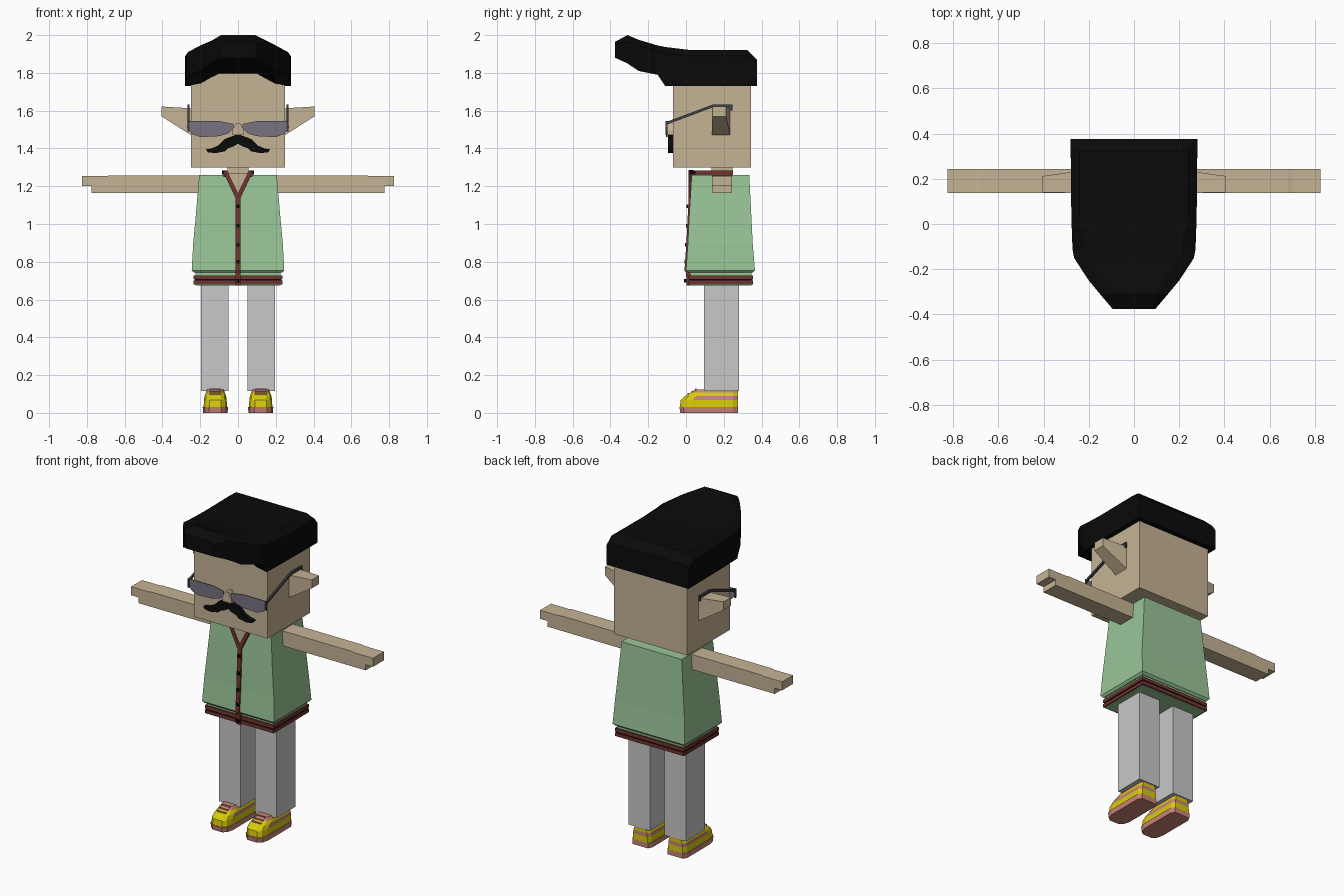
import bpy, bmesh
from mathutils import Vector

cube = bpy.data.objects.get("Cube")
if cube:
    bpy.data.objects.remove(cube, do_unlink=True)


def material(name, r, g, b):
    mat = bpy.data.materials.new(name)
    mat.use_nodes = True
    mat.diffuse_color = (r, g, b, 1)
    mat.node_tree.nodes["Principled BSDF"].inputs["Base Color"].default_value = (r, g, b, 1)
    return mat


SKIN = material("skin", .56, .45, .30)
GREEN = material("jacket_green", .32, .56, .31)
RED = material("trim_red", .16, .035, .03)
GREY = material("trouser_grey", .58, .58, .58)
BLACK = material("black", .003, .003, .003)
YELLOW = material("shoe_yellow", .68, .60, .003)
PINK = material("shoe_pink", .58, .23, .18)
LENS = material("lens_grey", .19, .17, .22)
FRAME = material("frame_grey", .05, .05, .065)


def loft(name, sections, *mats, rule=None):
    """Join equal-length rings of points into a closed solid."""
    bm = bmesh.new()
    rings = [[bm.verts.new(p) for p in ring] for ring in sections]
    for a, b in zip(rings, rings[1:]):
        for i in range(len(a)):
            j = (i + 1) % len(a)
            bm.faces.new((a[i], a[j], b[j], b[i]))
    bm.faces.new(rings[0])
    bm.faces.new(rings[-1])
    bmesh.ops.recalc_face_normals(bm, faces=bm.faces[:])
    if rule:
        for f in bm.faces:
            f.material_index = rule(f.calc_center_median())
    mesh = bpy.data.meshes.new(name)
    bm.to_mesh(mesh)
    bm.free()
    for m in mats:
        mesh.materials.append(m)
    obj = bpy.data.objects.new(name, mesh)
    bpy.context.scene.collection.objects.link(obj)
    return obj


def rect(w, y0, y1, z, x=0):
    return [(x - w, y0, z), (x + w, y0, z), (x + w, y1, z), (x - w, y1, z)]


def box(name, x0, x1, y0, y1, z0, z1, mat):
    w, x = (x1 - x0) / 2, (x0 + x1) / 2
    return loft(name, [rect(w, y0, y1, z, x) for z in (z0, z1)], mat)


def front_plate(name, pts, y0, y1, mat, s=1):
    """Extrude an x-z outline along y."""
    return loft(name, [[(s * x, y, z) for x, z in pts] for y in (y0, y1)], mat)


def side_plate(name, pts, x0, x1, mat):
    """Extrude a y-z outline along x."""
    return loft(name, [[(x, y, z) for y, z in pts] for x in (x0, x1)], mat)


# Head and neck
box("head", -.25, .25, -.07, .345, 1.3, 1.85, SKIN)
box("neck", -.055, .055, .135, .245, 1.2, 1.31, SKIN)
front_plate("nose", [(-.03, 1.47), (.03, 1.47), (.03, 1.495), (.01, 1.535), (-.01, 1.535), (-.03, 1.495)],
            -.108, -.06, SKIN)


# Hair: cross sections from the back to the raised quiff
def hair_ring(y, w, side, mid, shoulder, top, flat):
    half = [(.1, mid), (min(w, .2), side + (mid - side) * .2), (w, side), (w, shoulder), (flat, top)]
    if w < .1:
        half[0] = (w * .5, mid)
    return [(x, y, z) for x, z in half] + [(-x, y, z) for x, z in reversed(half)]


loft("hair", [hair_ring(*r) for r in (
    (.375, .28, 1.73, 1.73, 1.85, 1.87, .26),
    (.325, .28, 1.73, 1.73, 1.89, 1.92, .24),
    (.03, .277, 1.73, 1.79, 1.89, 1.92, .24),
    (-.11, .272, 1.73, 1.8, 1.9, 1.937, .21),
    (-.15, .265, 1.79, 1.805, 1.91, 1.945, .19),
    (-.25, .2, 1.81, 1.815, 1.945, 1.975, .13),
    (-.31, .15, 1.85, 1.85, 1.965, 2.0, .09),
    (-.375, .095, 1.88, 1.88, 1.955, 1.965, .085))], BLACK)

# Moustache and glasses, one half per side
moustache = [(0, 1.425), (0, 1.475), (.03, 1.465), (.07, 1.45), (.105, 1.415), (.14, 1.4),
             (.17, 1.395), (.16, 1.38), (.12, 1.375), (.07, 1.385), (.055, 1.4), (.025, 1.41)]
lens = [(.025, 1.505), (.025, 1.53), (.1, 1.545), (.262, 1.545), (.27, 1.51),
        (.24, 1.475), (.2, 1.46), (.1, 1.465), (.05, 1.48)]
temple = [(-.105, 1.525), (-.105, 1.54), (.14, 1.632), (.245, 1.632), (.245, 1.6),
          (.235, 1.6), (.235, 1.617), (.14, 1.617)]

for s, side in ((1, "left"), (-1, "right")):
    front_plate(side + "_moustache", moustache, -.095, -.06, BLACK, s)
    front_plate(side + "_lens", lens, -.105, -.099, LENS, s)
    side_plate(side + "_temple", temple, s * .257, s * .268, FRAME)
    box(side + "_hinge", s * .263 - .005, s * .263 + .005, -.108, -.098, 1.49, 1.545, FRAME)

    # Ear flares outward from the head
    loft(side + "_ear", [[(s * x, y, z) for y, z in ((y0, z0), (y1, z0), (y1, z1), (y0, z1))]
                         for x, y0, y1, z0, z1 in ((.24, .137, .235, 1.465, 1.612),
                                                   (.405, .14, .212, 1.57, 1.622))], SKIN)

    # Arm with a short step beneath the fingers
    arm = [(.18, 1.165), (.775, 1.165), (.775, 1.2), (.825, 1.2), (.825, 1.253), (.7, 1.253), (.68, 1.257), (.18, 1.257)]
    front_plate(side + "_arm", arm, .137, .243, SKIN, s)

    # Trouser leg
    x = s * .122
    box(side + "_leg", x - .073, x + .073, .095, .28, .115, .72, GREY)

    # Shoe: rounded plan outline repeated at several heights
    x = s * .12

    def outline(w, toe, z, heel=.275):
        half = [(w * .5, toe), (w * .85, toe + .02), (w, toe + .06), (w, heel - .025), (w * .8, heel)]
        return [(x + a, y, z) for a, y in half] + [(x - a, y, z) for a, y in reversed(half)]

    loft(side + "_sole", [outline(.065, -.03, 0), outline(.067, -.035, .032)], PINK)
    loft(side + "_shoe", [outline(*r) for r in (
        (.062, -.032, .032), (.06, -.028, .068), (.057, -.005, .09),
        (.05, .025, .108), (.045, .05, .124))], YELLOW, PINK,
        rule=lambda c: 1 if c.z > .115 or (.07 < c.z < .09 and c.y > .03) else 0)
    for i in range(3):
        y, z = .008 + i * .02, .1 + i * .011
        box(side + "_lace", x - .03, x + .03, y, y + .008, z - .012, z + .006, PINK)

    # Collar trim along the neckline
    front_plate(side + "_collar", [(0, 1.135), (0, 1.165), (.058, 1.285), (.078, 1.275), (.012, 1.135)],
                .012, .04, RED, s)
    box(side + "_collar_top", s * .068 - .01, s * .068 + .01, .02, .243, 1.25, 1.284, RED)
    box(side + "_collar_tip", s * .076 - .008, s * .076 + .008, .018, .05, 1.262, 1.282, BLACK)

# Jacket body, wider towards the hem
body = [(.245, 0, .365, .755), (.237, .01, .353, .9), (.222, .018, .345, 1.06), (.205, .03, .335, 1.26)]
loft("jacket", [rect(.232, .012, .352, .742)] + [rect(*r) for r in body], GREEN)
box("jacket_hem", -.226, .226, .02, .348, .675, .75, GREEN)
for z in (.68, .708):
    box("hem_stripe", -.235, .235, .012, .356, z, z + .02, RED)
box("hem_shadow_line", -.23, .23, .016, .352, .7, .708, BLACK)
front_plate("open_neck", [(0, 1.145), (.06, 1.27), (-.06, 1.27)], .016, .04, SKIN)
box("collar_back", -.078, .078, .235, .25, 1.25, 1.284, RED)

# Button band follows the slope of the front
loft("button_band", [rect(.013, y - .008, y + .03, z) for _, y, _, z in [(0, .012, 0, .675), (0, .008, 0, .74)] + body[:3]]
     + [rect(.013, .014, .045, 1.15)], RED)
for z in (.7, .8, .89, .99, 1.095):
    y = -.002 + max(0, z - .76) * .04
    box("button", -.009, .009, y - .008, y + .02, z - .009, z + .009, BLACK)
